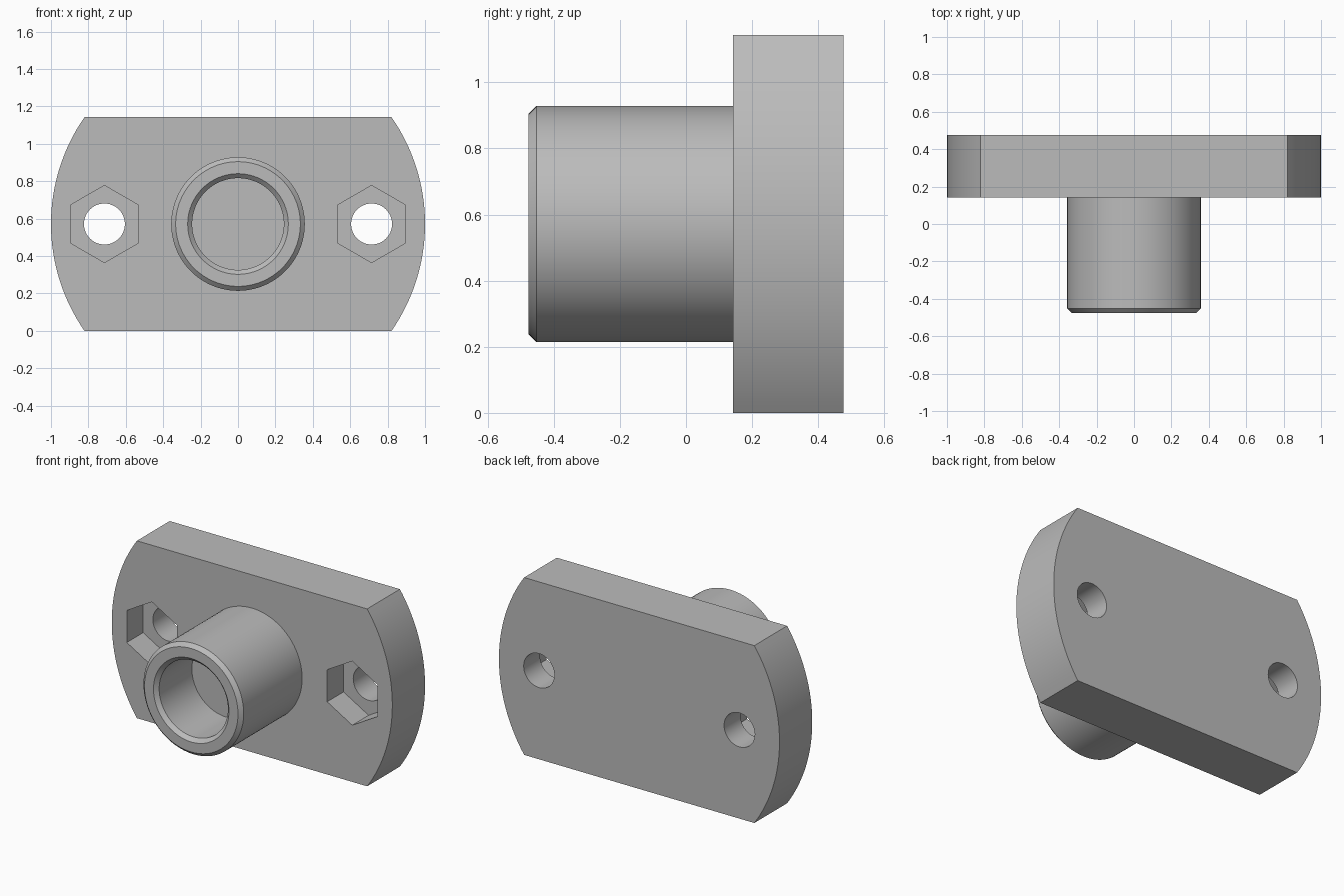
import bpy
import bmesh
import math

if "Cube" in bpy.data.objects:
    bpy.data.objects.remove(bpy.data.objects["Cube"])

S = 1 / 42                      # model units per design millimetre
FRONT, FACE, BACK = -20 * S, 6 * S, 20 * S
MID_Z = 24 * S

grey = bpy.data.materials.new("light grey")
grey.diffuse_color = (0.5, 0.5, 0.5, 1)
grey.use_nodes = True
grey.node_tree.nodes["Principled BSDF"].inputs["Base Color"].default_value = grey.diffuse_color


def finish(name, bm):
    bmesh.ops.recalc_face_normals(bm, faces=bm.faces)
    mesh = bpy.data.meshes.new(name)
    bm.to_mesh(mesh)
    bm.free()
    mesh.materials.append(grey)
    obj = bpy.data.objects.new(name, mesh)
    bpy.context.collection.objects.link(obj)
    return obj


def prism(name, outline, y0, y1):
    """Extrude an (x, z) outline along y."""
    bm = bmesh.new()
    face = bm.faces.new([bm.verts.new((x, y0, z)) for x, z in outline])
    out = bmesh.ops.extrude_face_region(bm, geom=[face])["geom"]
    verts = [v for v in out if isinstance(v, bmesh.types.BMVert)]
    bmesh.ops.translate(bm, verts=verts, vec=(0, y1 - y0, 0))
    return finish(name, bm)


def ring(radius, sides, cx):
    """Polygon around (cx, MID_Z) with a corner straight up."""
    return [(cx + radius * math.sin(math.tau * i / sides),
             MID_Z + radius * math.cos(math.tau * i / sides)) for i in range(sides)]


def smooth(obj):
    bpy.ops.object.select_all(action='DESELECT')
    obj.select_set(True)
    bpy.context.view_layer.objects.active = obj
    bpy.ops.object.shade_smooth_by_angle(angle=math.radians(30))


# Flange: disc of radius 1 trimmed flat at top and bottom
half = math.asin(MID_Z)
arc = [half * (2 * i / 32 - 1) for i in range(33)]
outline = [(math.cos(a), MID_Z + math.sin(a)) for a in arc]
outline += [(-x, z) for x, z in reversed(outline)]
flange = prism("flange", outline, FACE, BACK)

# Bolt holes with hexagonal nut pockets on the front
cutters = []
for side in (-1, 1):
    cx = side * 30 * S
    cutters.append(prism("nut_pocket_cutter", ring(7.5 * S / math.cos(math.pi / 6), 6, cx),
                         FACE - 0.1, FACE + 7 * S))
    cutters.append(prism("bolt_hole_cutter", ring(4.6 * S, 48, cx), FACE - 0.2, BACK + 0.1))

bpy.context.view_layer.objects.active = flange
for cutter in cutters:
    cutter.hide_render = True
    mod = flange.modifiers.new("cut", 'BOOLEAN')
    mod.operation = 'DIFFERENCE'
    mod.solver = 'EXACT'
    mod.object = cutter
    bpy.ops.object.modifier_apply(modifier=mod.name)
for cutter in cutters:
    bpy.data.objects.remove(cutter)
smooth(flange)

# Boss: lathed tube with chamfered rim and a blind bore, (radius, y) in millimetres
profile = [(15, 6.2), (15, -19), (14, -20), (11.3, -20), (10.3, -19), (10.3, -5), (0, -5)]
bm = bmesh.new()
verts = [bm.verts.new((r * S, y * S, MID_Z)) for r, y in profile]
edges = [bm.edges.new(pair) for pair in zip(verts, verts[1:])]
bmesh.ops.spin(bm, geom=verts + edges, cent=(0, 0, MID_Z), axis=(0, 1, 0),
               angle=math.tau, steps=96)
bmesh.ops.remove_doubles(bm, verts=bm.verts, dist=1e-5)
# Close the end buried in the flange
bmesh.ops.holes_fill(bm, edges=[e for e in bm.edges if e.is_boundary], sides=0)
smooth(finish("boss", bm))
